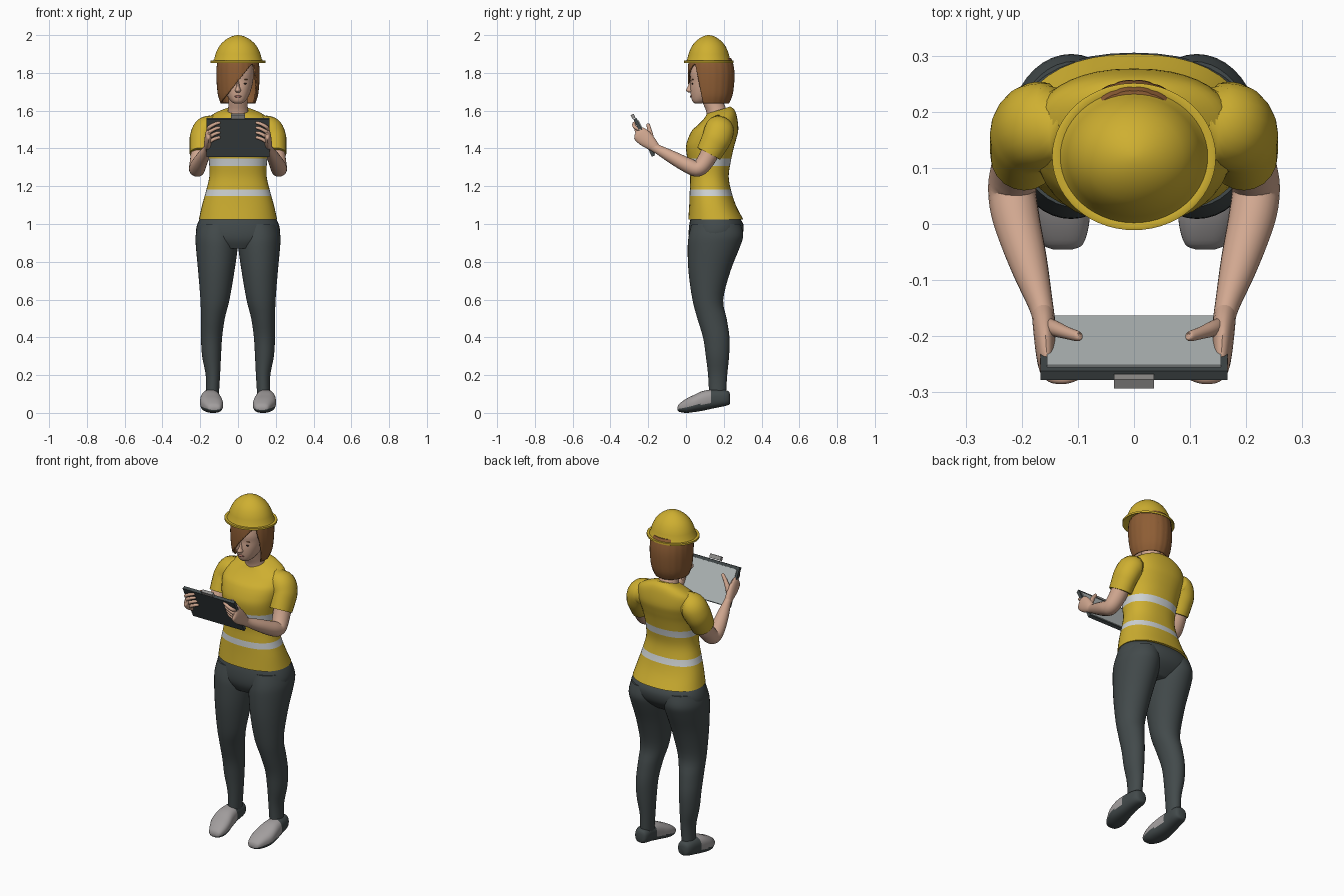
import bpy, bmesh, math
from mathutils import Vector

cube = bpy.data.objects.get("Cube")
if cube:
    bpy.data.objects.remove(cube)


def material(name, r, g, b):
    m = bpy.data.materials.new(name)
    m.use_nodes = True
    m.diffuse_color = (r, g, b, 1)
    bsdf = next(n for n in m.node_tree.nodes if n.type == 'BSDF_PRINCIPLED')
    bsdf.inputs["Base Color"].default_value = (r, g, b, 1)
    return m


yellow = material("safety yellow", .62, .43, .03)
charcoal = material("charcoal", .055, .068, .07)
skin_tone = material("skin", .64, .39, .28)
brown = material("brown hair", .27, .11, .035)
silver = material("reflective silver", .62, .65, .66)
shoe_grey = material("shoe grey", .36, .34, .34)
paper_white = material("paper", .46, .5, .5)
clip_grey = material("clip grey", .3, .29, .28)
dark = material("eye dark", .04, .025, .02)
lip = material("lip", .42, .17, .14)


def spline(rows, n):
    """Smoothly interpolate rows of numbers."""
    out, last = [], len(rows) - 1
    for i in range(last):
        four = zip(rows[max(i - 1, 0)], rows[i], rows[i + 1], rows[min(i + 2, last)])
        four = list(four)
        for k in range(n):
            t = k / n
            out.append([q + .5 * ((r - p) * t + (2 * p - 5 * q + 4 * r - s) * t ** 2
                                  + (3 * q - p - 3 * r + s) * t ** 3) for p, q, r, s in four])
    return out + [rows[-1]]


def edit(obj, fn):
    bm = bmesh.new()
    bm.from_mesh(obj.data)
    fn(bm)
    bm.to_mesh(obj.data)
    bm.free()
    return obj


def cut(bm, point, normal):
    geom = bm.verts[:] + bm.edges[:] + bm.faces[:]
    bmesh.ops.bisect_plane(bm, geom=geom, plane_co=point, plane_no=normal)


def skin(name, rings, mats, mirror=False):
    """Bridge rings of points into a capped surface."""
    mesh = bpy.data.meshes.new(name)
    obj = bpy.data.objects.new(name, mesh)
    bpy.context.collection.objects.link(obj)
    for m in mats:
        mesh.materials.append(m)
    bm = bmesh.new()
    loops = [[bm.verts.new(p) for p in ring] for ring in rings]
    n = len(loops[0])
    for a, b in zip(loops, loops[1:]):
        for i in range(n):
            j = (i + 1) % n
            bm.faces.new((a[i], a[j], b[j], b[i]))
    bm.faces.new(loops[0])
    bm.faces.new(loops[-1])
    bmesh.ops.recalc_face_normals(bm, faces=bm.faces[:])
    bm.to_mesh(mesh)
    bm.free()
    if mirror:
        obj.modifiers.new("mirror", 'MIRROR').use_mirror_merge = False
    return obj


def stack(name, rows, mats, n=4, segs=40, power=1, mirror=False, along_y=False, wave=0):
    """Rows of height, centre x, half width, front, back."""
    rings = []
    for h, cx, w, lo, hi in spline(rows, n):
        ring = []
        for i in range(segs):
            a = math.tau * i / segs
            c, s = math.cos(a), math.sin(a)
            k = 1 - wave * (i % 4 == 0)
            x = cx + k * w * math.copysign(abs(c) ** power, c)
            d = (lo + hi) / 2 + k * (hi - lo) / 2 * math.copysign(abs(s) ** power, s)
            ring.append((x, h, d) if along_y else (x, d, h))
        rings.append(ring)
    return skin(name, rings, mats, mirror)


def tube(name, rows, mat, ref=(1, 0, 0), n=5, segs=20):
    """Mirrored tube through rows of x, y, z, radius, radius."""
    pts = spline(rows, n)
    rings = []
    for i, (x, y, z, r1, r2) in enumerate(pts):
        t = Vector(pts[min(i + 1, len(pts) - 1)][:3]) - Vector(pts[max(i - 1, 0)][:3])
        v = t.cross(Vector(ref)).normalized()
        u = v.cross(t).normalized()
        rings.append([Vector((x, y, z)) + u * r1 * math.cos(a) + v * r2 * math.sin(a)
                      for a in (math.tau * k / segs for k in range(segs))])
    return skin(name, rings, [mat], True)


def solid(name, add, loc, dims, mat, tilt=0):
    add(location=loc, rotation=(tilt, 0, 0))
    obj = bpy.context.object
    obj.name = name
    obj.scale = [d / 2 for d in dims]
    obj.data.materials.append(mat)
    return obj


box = bpy.ops.mesh.primitive_cube_add
ball = bpy.ops.mesh.primitive_uv_sphere_add

# Shirt with two reflective bands
shirt = stack("shirt", [
    (1.025, 0, .207, .012, .303), (1.1, 0, .19, .017, .264), (1.18, 0, .168, .02, .238),
    (1.25, 0, .152, .022, .226), (1.32, 0, .153, .012, .235), (1.4, 0, .165, 0, .252),
    (1.45, 0, .175, .01, .266), (1.5, 0, .182, .035, .277), (1.55, 0, .17, .075, .27),
    (1.582, 0, .12, .1, .257), (1.602, 0, .066, .112, .235)], [yellow, silver], power=.88)
bands = (1.148, 1.183), (1.308, 1.348)


def shape_shirt(bm):
    for band in bands:
        for z in band:
            cut(bm, (0, 0, z), (0, 0, 1))
    for f in bm.faces:
        z = f.calc_center_median().z
        f.material_index = int(any(lo < z < hi for lo, hi in bands))
    for v in bm.verts:
        v.co.z += max(0, v.co.z - 1.5) * 3 * (v.co.y - .17)


edit(shirt, shape_shirt)
tube("sleeves", [
    (.12, .18, 1.505, .06, .07), (.165, .177, 1.5, .07, .078), (.188, .165, 1.46, .067, .078),
    (.194, .145, 1.42, .063, .074), (.196, .12, 1.372, .06, .068)], yellow)

# Trousers
stack("trouser_legs", [
    (.1, .135, .034, .122, .212), (.2, .133, .038, .117, .218), (.3, .14, .05, .105, .228),
    (.4, .14, .056, .09, .23), (.5, .133, .063, .06, .215), (.6, .122, .077, .034, .197),
    (.75, .115, .096, .013, .235), (.88, .112, .111, .009, .286), (.94, .112, .112, .015, .303),
    (1.0, .105, .105, .03, .29)], [charcoal], mirror=True)
stack("trouser_hips", [
    (.87, 0, .12, .04, .23), (.91, 0, .2, .02, .275), (.95, 0, .222, .014, .3),
    (1.0, 0, .215, .018, .303), (1.05, 0, .19, .03, .27)], [charcoal], power=.9)

# Shoes with dark sole and heel
shoes = stack("shoes", [
    (-.045, .127, .018, .014, .03), (-.036, .127, .036, .006, .048), (0, .132, .052, 0, .074),
    (.04, .14, .06, .004, .094), (.09, .145, .055, .012, .116), (.15, .145, .047, .025, .124),
    (.2, .142, .043, .035, .122), (.225, .14, .034, .042, .115), (.233, .14, .02, .05, .1)],
    [shoe_grey, charcoal], power=.8, mirror=True, along_y=True)


def paint_shoes(bm):
    cut(bm, (0, .132, 0), (0, 1, 0))
    bm.normal_update()
    for f in bm.faces:
        f.material_index = int(f.normal.z < -.2 or f.calc_center_median().y > .132)


edit(shoes, paint_shoes)

# Arms, palms, thumbs and fingers
tube("arms", [
    (.196, .15, 1.43, .05, .05), (.206, .11, 1.345, .047, .047), (.217, .065, 1.293, .043, .042),
    (.21, .01, 1.31, .042, .04), (.188, -.07, 1.352, .034, .034), (.166, -.145, 1.393, .022, .025),
    (.16, -.175, 1.41, .02, .025)], skin_tone)
tube("palms", [
    (.163, -.155, 1.397, .019, .022), (.16, -.185, 1.425, .02, .034), (.158, -.22, 1.455, .018, .042),
    (.156, -.25, 1.48, .014, .038), (.154, -.262, 1.488, .006, .02)], skin_tone)
tube("thumbs", [
    (.16, -.178, 1.42, .014, .014), (.142, -.186, 1.465, .014, .014), (.12, -.194, 1.5, .011, .011),
    (.1, -.2, 1.525, .009, .009), (.096, -.2, 1.53, .004, .004)], skin_tone, ref=(0, 1, 0))
for i, finger in enumerate(("little", "ring", "middle", "index")):
    z = 1.42 + .026 * i
    y = -.23 - (z - 1.459) * .495
    tube(finger + "_fingers", [
        (.158, y + .01, z, .01, .01), (.152, y - .02, z + .014, .01, .01),
        (.125, y - .027, z + .03, .009, .009), (.1, y - .02, z + .038, .008, .008),
        (.094, y - .018, z + .039, .003, .003)], skin_tone, ref=(0, 0, 1), segs=12)

# Clipboard
tilt = math.radians(26.3)


def on_board(y, z):
    return (0, -.221 + y * math.cos(tilt) - z * math.sin(tilt),
            1.459 + y * math.sin(tilt) + z * math.cos(tilt))


solid("clipboard", box, on_board(0, 0), (.334, .018, .222), charcoal, tilt)
solid("paper", box, on_board(.01, -.005), (.31, .006, .2), paper_white, tilt)
solid("clip", box, on_board(-.004, .126), (.072, .018, .022), clip_grey, tilt)

# Head and neck
stack("neck", [(1.53, 0, .07, .11, .22), (1.59, 0, .056, .108, .22), (1.64, 0, .05, .09, .2),
               (1.7, 0, .05, .07, .19)], [skin_tone])
stack("head", [
    (1.637, 0, .018, .048, .08), (1.65, 0, .038, .034, .12), (1.68, 0, .058, .026, .17),
    (1.72, 0, .072, .023, .2), (1.76, 0, .08, .025, .215), (1.8, 0, .083, .022, .22),
    (1.86, 0, .08, .035, .215)], [skin_tone], power=.92)
stack("nose", [(1.76, 0, .006, .024, .05), (1.725, 0, .01, .008, .05), (1.707, 0, .016, 0, .05),
               (1.697, 0, .01, .012, .05)], [skin_tone], segs=16)
solid("mouth", ball, (0, .027, 1.675), (.038, .014, .012), lip)
for side, s in (("left", 1), ("right", -1)):
    solid(side + "_eye", ball, (s * .034, .035, 1.743), (.026, .01, .009), dark)
    solid(side + "_eyebrow", ball, (s * .034, .036, 1.765), (.036, .01, .005), brown)

# Bobbed hair with a fringe swept to one side
hair = stack("hair", [
    (1.638, 0, .092, .03, .228), (1.68, 0, .106, .018, .246), (1.74, 0, .113, .011, .255),
    (1.8, 0, .115, .009, .257), (1.85, 0, .111, .012, .25), (1.88, 0, .1, .02, .238)],
    [brown], segs=80, wave=.012)


def open_face(bm):
    planes = [(Vector((-.07, 0, 1.67)), Vector((1, 0, -.81))),
              (Vector((0, .05, 1.84)), Vector((0, -1, -.2))),
              (Vector((0, 0, 1.85)), Vector((0, 0, -1)))]
    underside = [f for f in bm.faces if f.calc_center_median().z < 1.6381]
    bmesh.ops.delete(bm, geom=underside, context='FACES')
    for point, normal in planes:
        cut(bm, point, normal)
    gone = [f for f in bm.faces
            if all((f.calc_center_median() - p).dot(n) > 0 for p, n in planes)]
    bmesh.ops.delete(bm, geom=gone, context='FACES')


edit(hair, open_face)
shell = hair.modifiers.new("thickness", 'SOLIDIFY')
shell.thickness = .008
shell.offset = -1

# Hard hat: brim and dome in one profile
profile = [(1.872, .8), (1.853, .97), (1.853, 1), (1.864, 1), (1.866, .96), (1.864, .9),
           (1.875, .86), (1.9, .815), (1.92, .76), (1.94, .685), (1.957, .595), (1.972, .48),
           (1.984, .36), (1.993, .23), (1.998, .12), (2.0, .03)]
stack("hard_hat", [(z, 0, .146 * s, .12 - .131 * s, .12 + .131 * s) for z, s in profile],
      [yellow], n=1, segs=56)

# Smooth shading with sharp edges kept
bpy.ops.object.select_all(action='DESELECT')
for obj in bpy.context.collection.objects:
    if obj.type == 'MESH':
        obj.select_set(True)
        bpy.context.view_layer.objects.active = obj
bpy.ops.object.shade_smooth_by_angle(angle=math.radians(40))
